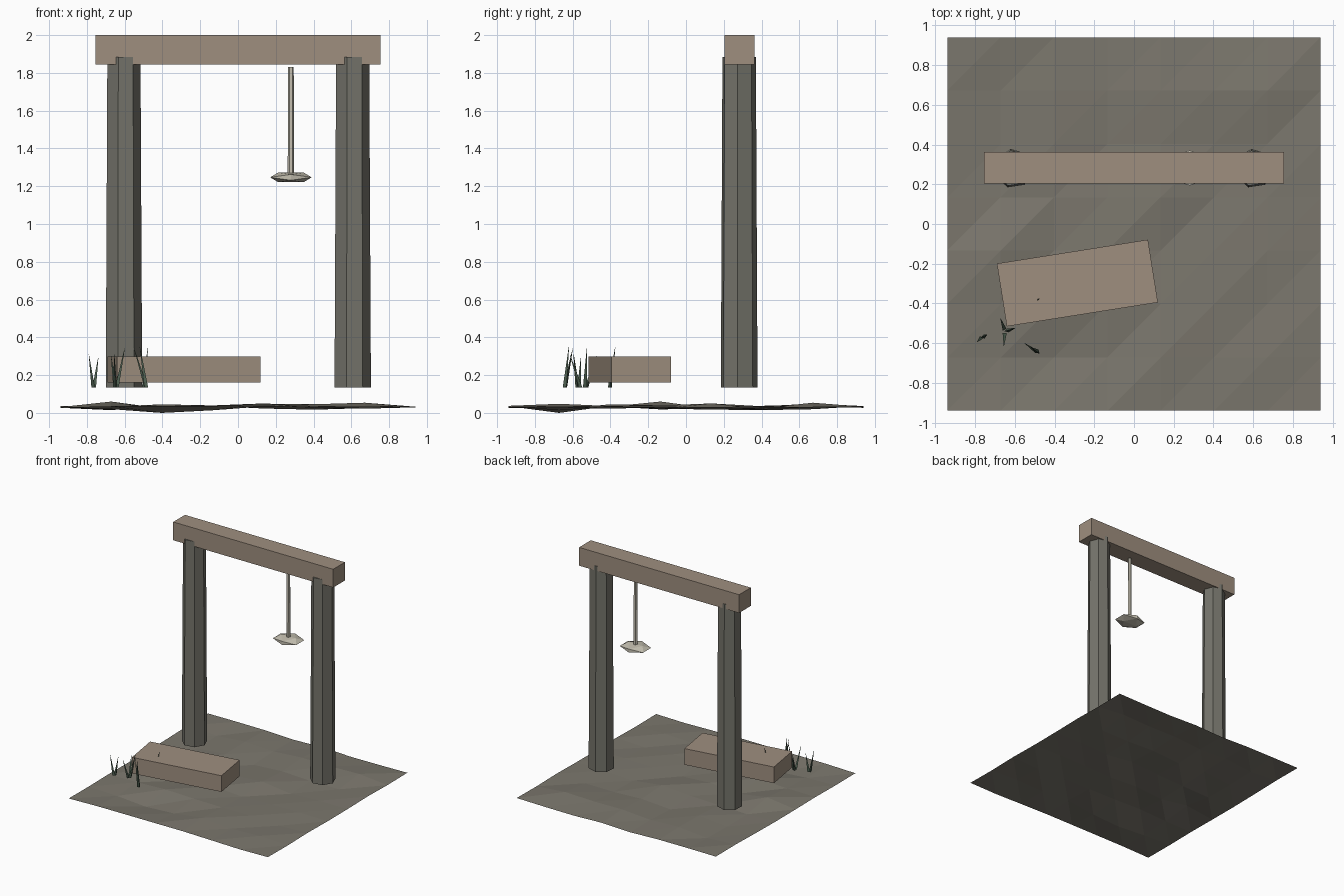
import bpy, bmesh, math, random
from mathutils import Vector, Matrix

if "Cube" in bpy.data.objects:
    bpy.data.objects.remove(bpy.data.objects["Cube"])

random.seed(4)


def srgb(h):
    v = [int(h[i:i + 2], 16) / 255 for i in (0, 2, 4)]
    return [c / 12.92 if c < 0.04045 else ((c + 0.055) / 1.055) ** 2.4 for c in v] + [1]


def material(name, h):
    m = bpy.data.materials.new(name)
    m.diffuse_color = srgb(h)
    m.use_nodes = True
    m.node_tree.nodes["Principled BSDF"].inputs["Base Color"].default_value = m.diffuse_color
    return m


EARTH = material("grey earth", "7b776d")
STONE = material("dark stone", "75746b")
TIMBER = material("weathered timber", "9f8f7f")
BONE = material("pale stone", "c4bfb0")
GRASS = material("dark grass", "4d5f50")


def add(name, bm, mat):
    bmesh.ops.recalc_face_normals(bm, faces=bm.faces)
    me = bpy.data.meshes.new(name)
    bm.to_mesh(me)
    bm.free()
    me.materials.append(mat)
    ob = bpy.data.objects.new(name, me)
    bpy.context.collection.objects.link(ob)
    return ob


def box(name, centre, size, turn, mat):
    bm = bmesh.new()
    bmesh.ops.create_cube(bm, size=1)
    bmesh.ops.scale(bm, vec=size, verts=bm.verts)
    bmesh.ops.rotate(bm, matrix=Matrix.Rotation(turn, 3, 'Z'), verts=bm.verts)
    bmesh.ops.translate(bm, vec=centre, verts=bm.verts)
    add(name, bm, mat)


def tapered(bm, base, tip, r0, r1, sides, phase=0.0):
    """Tapered prism with level ends running from base to tip."""
    def ring(c, r):
        return [bm.verts.new((c[0] + r * math.cos(phase + i * math.tau / sides),
                              c[1] + r * math.sin(phase + i * math.tau / sides), c[2]))
                for i in range(sides)]
    a, b = ring(base, r0), ring(tip, r1)
    for i in range(sides):
        j = (i + 1) % sides
        bm.faces.new((a[i], a[j], b[j], b[i]))
    bm.faces.new(a[::-1])
    bm.faces.new(b)


# Uneven ground sheet, 7 x 7 cells split along one diagonal
N, H = 7, 0.94
bm = bmesh.new()
grid = []
for i in range(N + 1):
    row = []
    for j in range(N + 1):
        x, y = -H + 2 * H * i / N, -H + 2 * H * j / N
        edge = i in (0, N) or j in (0, N)
        z = 0.032 + random.uniform(-1, 1) * (0.006 if edge else 0.022)
        row.append(bm.verts.new((x, y, z)))
    grid.append(row)
grid[1][3].co.z, grid[2][1].co.z = 0.06, 0.0
for i in range(N):
    for j in range(N):
        a, b, c, d = grid[i][j], grid[i + 1][j], grid[i + 1][j + 1], grid[i][j + 1]
        bm.faces.new((a, b, c))
        bm.faces.new((a, c, d))
ground = add("ground_sheet", bm, EARTH)
if ground.data.polygons[0].normal.z < 0:
    ground.data.flip_normals()

# Two seven-sided posts
for side, x in (("left", -0.607), ("right", 0.604)):
    bm = bmesh.new()
    tapered(bm, (x, 0.28, 0.135), (x, 0.28, 1.885), 0.1, 0.091, 7, math.radians(-4.2))
    add(side + "_post", bm, STONE)

# Crossbeam and fallen block
box("crossbeam", (0, 0.284, 1.922), (1.51, 0.158, 0.156), 0, TIMBER)
box("fallen_block", (-0.285, -0.297, 0.229), (0.77, 0.32, 0.138), math.radians(9), TIMBER)

# Hanging rod with a flattened faceted weight
bm = bmesh.new()
tapered(bm, (0.28, 0.28, 1.25), (0.28, 0.28, 1.83), 0.017, 0.015, 6)
add("hanging_rod", bm, BONE)

bm = bmesh.new()
g = (1 + 5 ** 0.5) / 2
for s in (-1, 1):
    for t in (-1, 1):
        for p in ((s, 0, t * g), (0, s * g, t), (s * g, t, 0)):
            bm.verts.new((0.28 + p[0] * 0.11 / g, 0.282 + p[1] * 0.088 / g, 1.247 + p[2] * 0.025 / g))
bmesh.ops.convex_hull(bm, input=bm.verts)
add("hanging_weight", bm, BONE)

# Grass tufts: each has a root and several blade tips
tufts = [
    ((-0.765, -0.57), [(-0.79, -0.595, 0.31), (-0.74, -0.557, 0.29)]),
    ((-0.65, -0.54), [(-0.672, -0.475, 0.30), (-0.6, -0.525, 0.34), (-0.655, -0.615, 0.31)]),
    ((-0.475, -0.65), [(-0.55, -0.60, 0.34), (-0.52, -0.62, 0.35)]),
    ((-0.51, -0.41), [(-0.477, -0.375, 0.345)]),
]
for n, (root, tips) in enumerate(tufts, 1):
    bm = bmesh.new()
    for k, tip in enumerate(tips):
        r = Vector((root[0], root[1], 0.135)) + (Vector(tip) - Vector((*root, tip[2]))) * 0.2
        tapered(bm, r, tip, 0.012, 0.001, 3, k * 1.3)
    add("grass_tuft_%d" % n, bm, GRASS)
